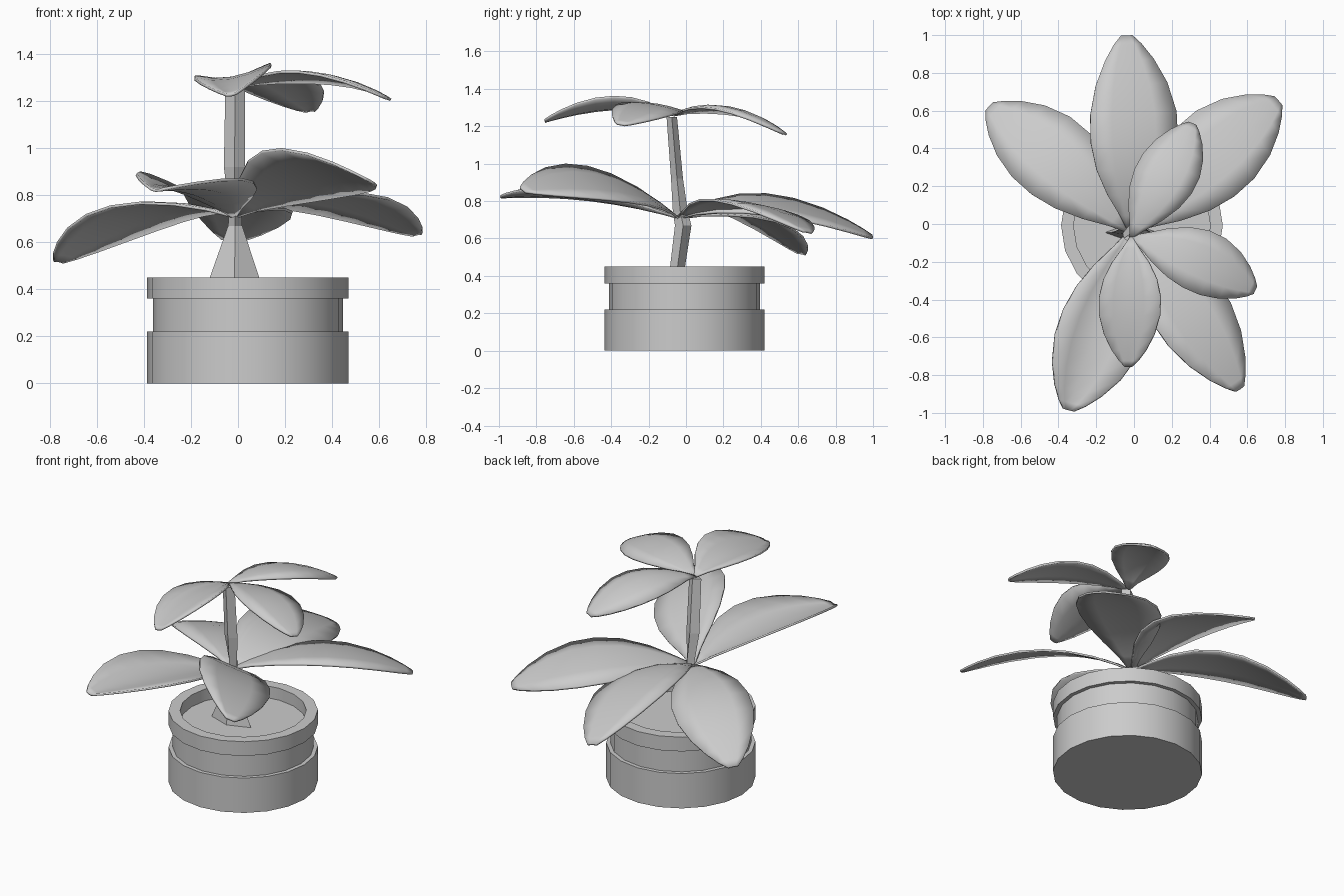
import bpy, math
from mathutils import Vector

if "Cube" in bpy.data.objects:
    bpy.data.objects.remove(bpy.data.objects["Cube"])


def make_object(name, verts, faces, angle=30):
    mesh = bpy.data.meshes.new(name)
    mesh.from_pydata([tuple(v) for v in verts], [], faces)
    mesh.update()
    obj = bpy.data.objects.new(name, mesh)
    bpy.context.collection.objects.link(obj)
    mesh.shade_smooth()
    mesh.set_sharp_from_angle(angle=math.radians(angle))
    return obj


def skin_rings(name, rings, angle=30):
    """Closed skin through equal-sized rings, capped at both ends."""
    n = len(rings[0])
    verts = [v for ring in rings for v in ring]
    faces = [(i * n + j, i * n + (j + 1) % n, (i + 1) * n + (j + 1) % n, (i + 1) * n + j)
             for i in range(len(rings) - 1) for j in range(n)]
    faces.append(tuple(reversed(range(n))))
    faces.append(tuple(range(len(verts) - n, len(verts))))
    return make_object(name, verts, faces, angle)


def ring(cx, cy, z, rx, ry, n):
    return [(cx + rx * math.cos(2 * math.pi * k / n),
             cy + ry * math.sin(2 * math.pi * k / n), z) for k in range(n)]


# Pot with a recessed band, open rim and soil surface
pot_profile = [(.428, 0), (.428, .22), (.404, .22), (.404, .36),
               (.428, .36), (.428, .45), (.362, .45), (.362, .375)]
skin_rings("pot", [ring(.042, -.008, z, r, r, 20) for r, z in pot_profile])

# Four-sided stem, flared at the soil
stem = [(-.015, -.045, .37, .14, .05), (-.015, -.045, .45, .105, .04),
        (-.012, -.015, .67, .03, .044), (-.012, -.03, .74, .026, .04),
        (-.015, -.048, .92, .045, .032), (-.012, -.076, 1.25, .042, .028)]
skin_rings("stem", [ring(x, y, z, rx, ry, 4) for x, y, z, rx, ry in stem], 10)

# Leaf outline: position along the spine, relative half width
OUTLINE = [(0, .05), (.1, .28), (.22, .6), (.36, .87), (.5, 1), (.64, .99),
           (.78, .82), (.89, .56), (.96, .32), (1, .13)]
ACROSS = [-1, -.5, 0, .5, 1]


def leaf(name, root, left, mid, right, tip):
    """Leaf on a curved spine root-mid-tip; left/right are its widest edge points."""
    root, left, mid, right, tip = map(Vector, (root, left, mid, right, tip))
    s = .55
    ctrl = (mid - root * (1 - s) ** 2 - tip * s ** 2) / (2 * s * (1 - s))
    side = (right - left) / 2
    cup = (left + right) / 2 - mid
    verts = []
    for t, w in OUTLINE:
        p = root * (1 - t) ** 2 + ctrl * (2 * t * (1 - t)) + tip * t * t
        verts += [p + side * (w * a) + cup * (w * a * a) for a in ACROSS]
    n = len(ACROSS)
    faces = [(i * n + j, i * n + j + 1, (i + 1) * n + j + 1, (i + 1) * n + j)
             for i in range(len(OUTLINE) - 1) for j in range(n - 1)]
    obj = make_object(name, verts, faces, 60)
    mod = obj.modifiers.new("thickness", "SOLIDIFY")
    mod.thickness = .012
    mod.offset = 0


# Lower ring of large leaves
low = (-.02, -.04, .71)
leaf("lower_leaf_back", low, (-.23, .48, .83), (0, .48, .79), (.23, .5, .72), (-.04, .995, .61))
leaf("lower_leaf_back_right", low, (.26, .54, .735), (.43, .36, .785), (.57, .18, .80), (.765, .65, .635))
leaf("lower_leaf_back_left", low, (-.58, .19, .74), (-.43, .35, .73), (-.27, .51, .68), (-.765, .62, .52))
leaf("lower_leaf_front_left", low, (.05, -.62, .86), (-.2, -.56, .81), (-.39, -.5, .89), (-.35, -.985, .82))
leaf("lower_leaf_front_right", low, (.46, -.34, .80), (.3, -.47, .90), (.13, -.57, .99), (.56, -.875, .86))

# Upper ring of smaller leaves
top = (-.015, -.07, 1.26)
leaf("upper_leaf_front", top, (.14, -.42, 1.355), (-.03, -.42, 1.295), (-.185, -.42, 1.30), (-.03, -.755, 1.225))
leaf("upper_leaf_back_right", top, (.02, .32, 1.25), (.18, .26, 1.295), (.32, .19, 1.285), (.31, .53, 1.16))
leaf("upper_leaf_right", top, (.43, -.05, 1.27), (.36, -.2, 1.31), (.29, -.35, 1.32), (.64, -.35, 1.21))
